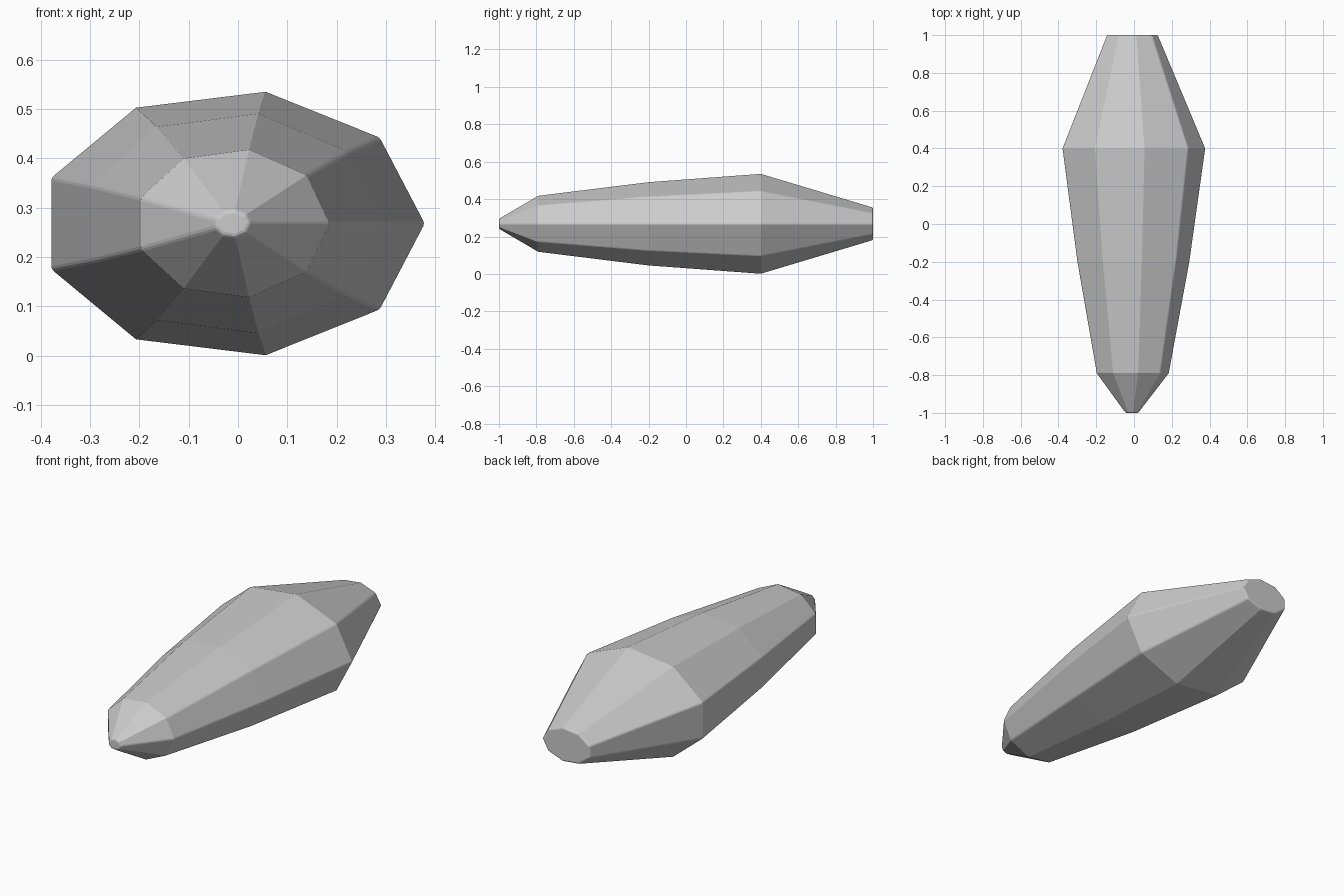
import bpy, bmesh, math

if "Cube" in bpy.data.objects:
    bpy.data.objects.remove(bpy.data.objects["Cube"])

SIDES = 9
CX, CZ = -0.0117, 0.268
# stations along the body: y, half width, half height
STATIONS = [(-1.0, 0.035, 0.027), (-0.79, 0.197, 0.152), (-0.2, 0.306, 0.226),
            (0.4, 0.39, 0.271), (1.0, 0.139, 0.088)]

# nine-sided faceted body, lofted front to back
bm = bmesh.new()
rings = []
for y, rx, rz in STATIONS:
    rings.append([bm.verts.new((CX + rx * math.cos(a), y, CZ + rz * math.sin(a)))
                  for a in (2 * math.pi * i / SIDES for i in range(SIDES))])
for a, b in zip(rings, rings[1:]):
    for i in range(SIDES):
        j = (i + 1) % SIDES
        bm.faces.new((a[i], a[j], b[j], b[i]))
# end caps
bm.faces.new(rings[0])
bm.faces.new(rings[-1])
bmesh.ops.recalc_face_normals(bm, faces=bm.faces)

mesh = bpy.data.meshes.new("faceted_body")
bm.to_mesh(mesh)
bm.free()
body = bpy.data.objects.new("faceted_body", mesh)
bpy.context.collection.objects.link(body)

# slight softening of the sharper edges
bevel = body.modifiers.new("soft_edges", 'BEVEL')
bevel.width = 0.006
bevel.segments = 2
bevel.limit_method = 'ANGLE'
bevel.angle_limit = math.radians(35)
